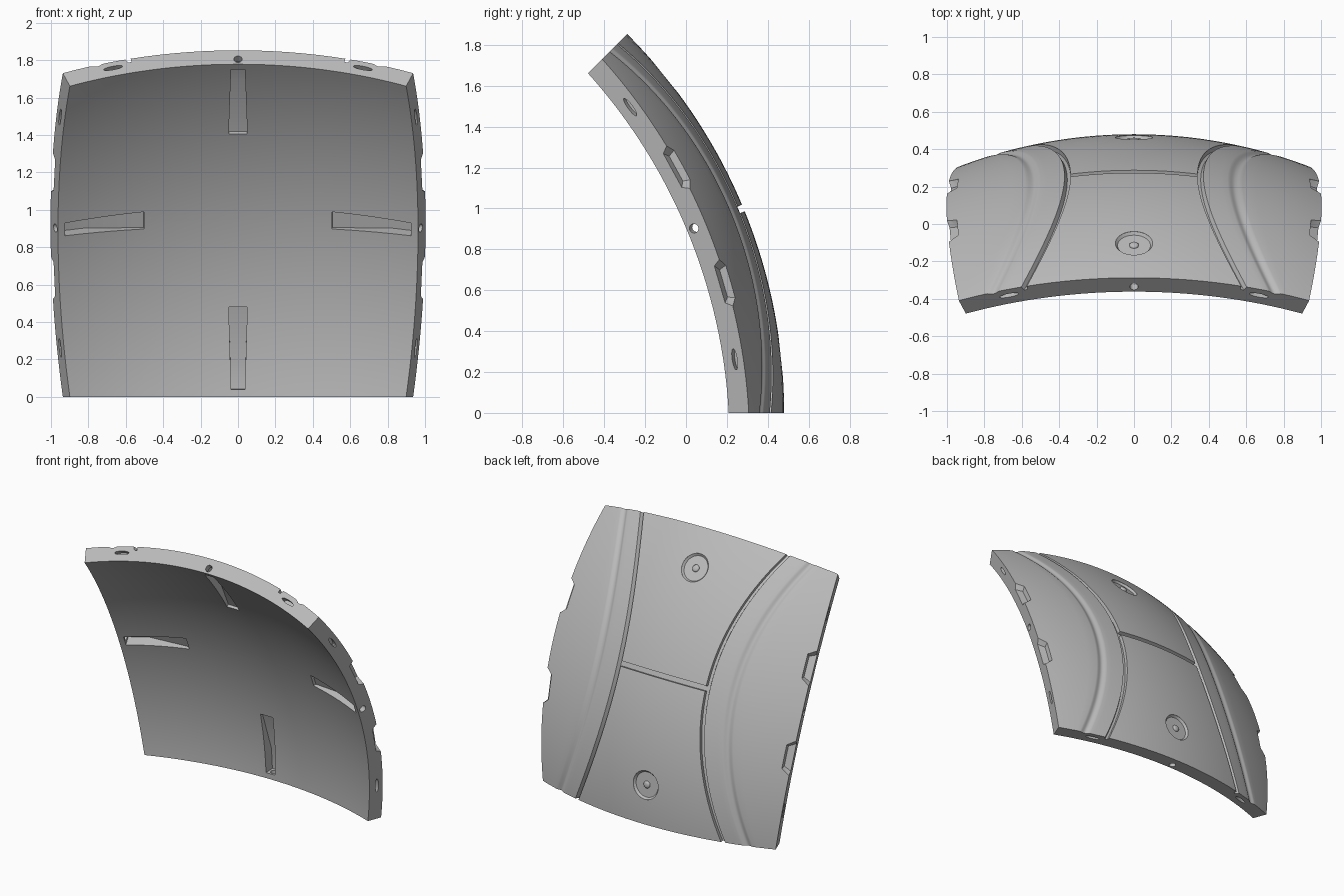
import bpy, bmesh, math
from mathutils import Vector

cube = bpy.data.objects.get("Cube")
if cube:
    bpy.data.objects.remove(cube, do_unlink=True)

# Spherical shell: one patch, 45 degrees wide both ways
R_OUT, R_IN, EDGE = 2.62, 2.515, 22.5
CENTRE = Vector((0, -2.14, 0))
TILT = math.radians(EDGE)
MID = Vector((0, math.cos(TILT), math.sin(TILT)))
UP = Vector((0, -math.sin(TILT), math.cos(TILT)))
SIDE = Vector((1, 0, 0))


def direction(a, b):
    """Unit vector for a sideways angle a and an upward angle b."""
    return (MID + SIDE * math.tan(math.radians(a))
            + UP * math.tan(math.radians(b))).normalized()


def point(a, b, r):
    return CENTRE + direction(a, b) * r


def toward(k, u, v, r):
    """Point at u toward edge k (right, top, left, bottom) and v along it."""
    a, b = [(u, v), (-v, u), (-u, -v), (v, -u)][k]
    return point(a, b, r)


grey = bpy.data.materials.new("plain_grey")
grey.use_nodes = True
COLOUR = (0.5, 0.5, 0.5, 1)
grey.diffuse_color = COLOUR
grey.node_tree.nodes["Principled BSDF"].inputs["Base Color"].default_value = COLOUR


def make_object(name, bm):
    bmesh.ops.recalc_face_normals(bm, faces=bm.faces)
    mesh = bpy.data.meshes.new(name)
    bm.to_mesh(mesh)
    bm.free()
    mesh.materials.append(grey)
    obj = bpy.data.objects.new(name, mesh)
    bpy.context.collection.objects.link(obj)
    return obj


def hull(bm, points):
    verts = [bm.verts.new(p) for p in points]
    result = bmesh.ops.convex_hull(bm, input=verts)
    spare = {g for g in result["geom_interior"] + result["geom_unused"]
             if isinstance(g, bmesh.types.BMVert)}
    bmesh.ops.delete(bm, geom=list(spare), context="VERTS")


def spread(low, high, count):
    return [low + (high - low) * i / count for i in range(count + 1)]


# Surface columns follow the two bowed seams and the soft channels beside them
GROOVE = 0.025


def half_columns(b):
    s = (b / EDGE) ** 2
    seam, channel = 7.45 + 6.2 * s, 11.9 + 6.1 * s
    cross = abs(b) < 0.39
    cols = [(a, GROOVE if cross else 0) for a in spread(0, seam, 8)]
    cols += [(seam + 0.04, GROOVE), (seam + 0.45, GROOVE), (seam + 0.7, 0)]
    cols += [(a, 0) for a in spread(seam + 0.7, channel - 0.9, 4)[1:-1]]
    cols += [(channel + 0.9 * t, 0.006 * (1 + math.cos(math.pi * t)))
             for t in spread(-1, 1, 10)]
    cols += [(a, 0) for a in spread(channel + 0.9, EDGE, 6)[1:]]
    return cols


def build_panel():
    bm = bmesh.new()
    rows = [b for b in spread(-EDGE, EDGE, 56) if abs(b) > 0.45]
    rows = sorted(rows + [-0.4, -0.37, 0.37, 0.4])
    outer, inner = [], []
    for b in rows:
        half = half_columns(b)
        cols = [(-a, d) for a, d in reversed(half[1:])] + half
        outer.append([bm.verts.new(point(a, b, R_OUT - d)) for a, d in cols])
        inner.append([bm.verts.new(point(a, b, R_IN)) for a, d in cols])
    for grid in (outer, inner):
        for low, high in zip(grid, grid[1:]):
            for j in range(len(low) - 1):
                bm.faces.new((low[j], low[j + 1], high[j + 1], high[j]))

    def border(grid):
        return (grid[0] + [row[-1] for row in grid[1:]]
                + grid[-1][-2::-1] + [row[0] for row in grid[-2:0:-1]])

    out, inn = border(outer), border(inner)
    for i in range(len(out)):
        bm.faces.new((out[i - 1], out[i], inn[i], inn[i - 1]))
    return make_object("curved_panel", bm)


def plug(bm, k, v, r, half_v, half_r, start):
    """Round or oval peg driven into the rim."""
    ring = [math.tau * i / 20 for i in range(20)]
    hull(bm, [toward(k, u, v + half_v * math.cos(t), r + half_r * math.sin(t))
              for u in (start, EDGE + 1) for t in ring])


def disc(bm, b, rings):
    """Turned shape square to the surface; rings are (radius, distance)."""
    n = direction(0, b)
    across = n.cross(SIDE)
    hull(bm, [CENTRE + n * r + (SIDE * math.cos(t) + across * math.sin(t)) * rad
              for rad, r in rings for t in [math.tau * i / 40 for i in range(40)]])


def cut(target, bm):
    cutter = make_object("cutter", bm)
    cutter.hide_render = True
    mod = target.modifiers.new("cut", "BOOLEAN")
    mod.operation, mod.solver, mod.object = "DIFFERENCE", "EXACT", cutter
    bpy.ops.object.select_all(action="DESELECT")
    target.select_set(True)
    bpy.context.view_layer.objects.active = target
    bpy.ops.object.modifier_apply(modifier=mod.name)
    bpy.data.objects.remove(cutter, do_unlink=True)


def smooth(obj, angle):
    bpy.ops.object.select_all(action="DESELECT")
    obj.select_set(True)
    bpy.context.view_layer.objects.active = obj
    bpy.ops.object.shade_smooth_by_angle(angle=math.radians(angle))


panel = build_panel()
recesses, holes = bmesh.new(), bmesh.new()

for k in range(4):
    # Wedge slot on the hollow side, deepening toward the rim
    wedge = [(11.5, 2.45, 1.15), (11.5, 2.535, 1.15), (18.3, 2.59, 0.95),
             (21.6, 2.59, 0.9), (21.6, 2.45, 0.9)]
    hull(recesses, [toward(k, u, v, r) for u, r, w in wedge for v in (-w, w)])
    # Oval rim sockets and the pin hole into the slot
    for v in (-16.2, 16.2):
        plug(recesses, k, v, 2.575, 1.25, 0.013, 21.7)
    plug(holes, k, 0, 2.553, 0.55, 0.024, 21)

# Trapezoid finger notches on the two side rims
for k in (0, 2):
    for s in (-1, 1):
        notch = [(23.2, 3.5, 11, 2.66), (21.1, 5, 9.5, 2.66),
                 (23.2, 4.6, 9.9, 2.585), (21.4, 5.6, 8.9, 2.585)]
        hull(recesses, [toward(k, u, s * v, r)
                        for u, v0, v1, r in notch for v in (v0, v1)])

# Round dimples on the bulging side
for b in (-16.4, 16.4):
    disc(recesses, b, [(0.1, 2.66), (0.1, 2.617), (0.088, 2.602)])

cut(panel, recesses)
cut(panel, holes)
smooth(panel, 25)

# Domed stud in the middle of each dimple
for name, b in (("lower_stud", -16.4), ("upper_stud", 16.4)):
    bm = bmesh.new()
    disc(bm, b, [(0.025, 2.598), (0.025, 2.606), (0.02, 2.612), (0.01, 2.615)])
    smooth(make_object(name, bm), 40)
